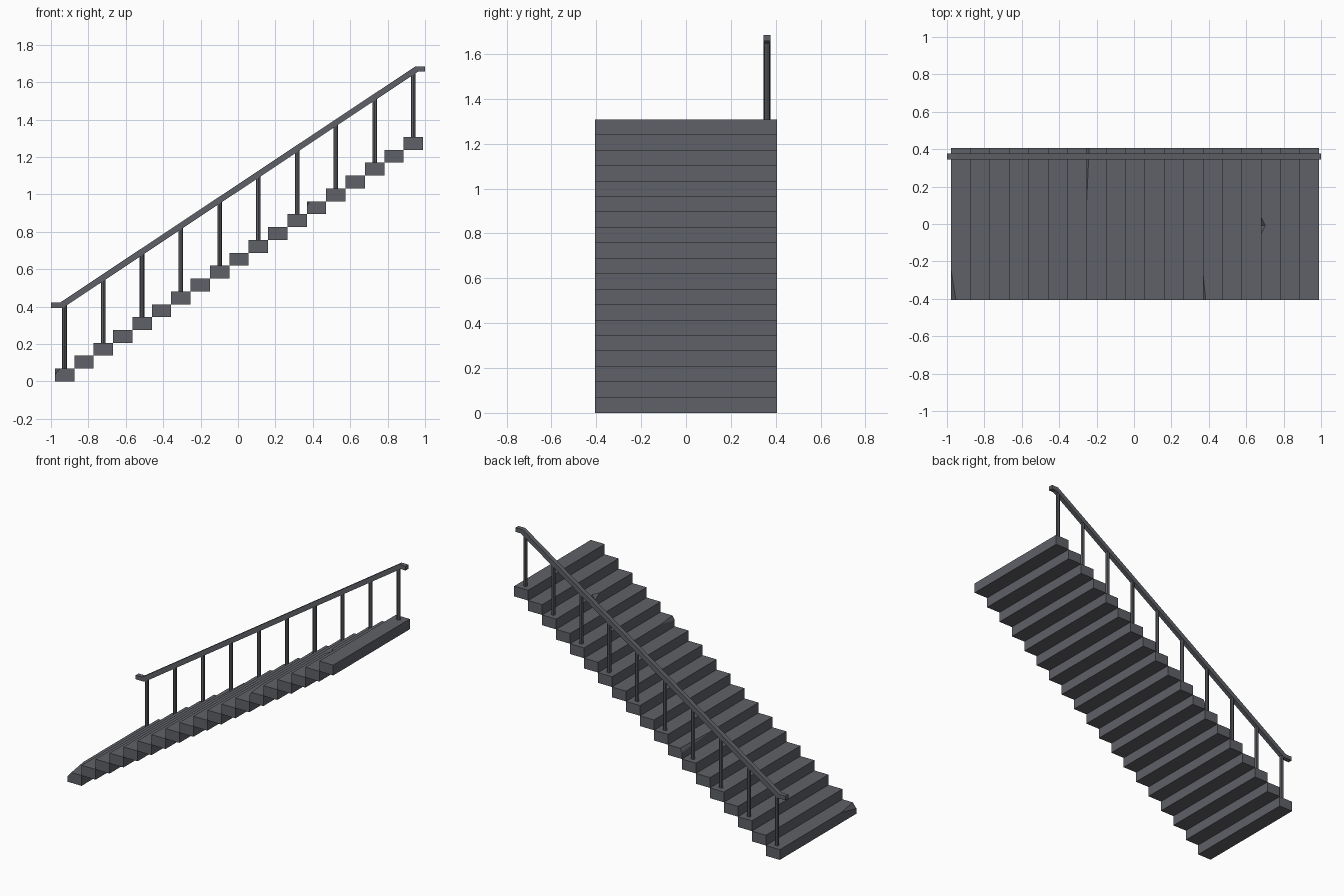
import bpy, bmesh
from mathutils import Vector

if "Cube" in bpy.data.objects:
    bpy.data.objects.remove(bpy.data.objects["Cube"])

N = 19                      # number of treads
RUN, RISE = 0.1036, 0.0688  # tread depth and height
X0 = -0.979                 # front edge of the lowest tread
HALF = 0.405                # half width of the stairs
RAIL_Y = 0.361

grey = bpy.data.materials.new("slate grey")
grey.diffuse_color = (0.115, 0.12, 0.135, 1)
grey.use_nodes = True
grey.node_tree.nodes["Principled BSDF"].inputs["Base Color"].default_value = grey.diffuse_color


def finish(bm, name):
    bmesh.ops.recalc_face_normals(bm, faces=bm.faces[:])
    me = bpy.data.meshes.new(name)
    bm.to_mesh(me)
    bm.free()
    me.materials.append(grey)
    ob = bpy.data.objects.new(name, me)
    bpy.context.collection.objects.link(ob)
    return ob


def add_block(bm, i, y0, y1, chip_at=None, chip=None):
    """Box for tread i; the upper front corner at y = chip_at may be broken off."""
    xa, xb = X0 + i * RUN, X0 + (i + 1) * RUN
    za, zb = i * RISE, (i + 1) * RISE
    pts = [(x, y, z) for x in (xa, xb) for y in (y0, y1) for z in (za, zb)]
    if chip:
        dx, dy, dz = chip
        pts.remove((xa, chip_at, zb))
        inward = dy if chip_at == y0 else -dy
        pts += [(xa + dx, chip_at, zb), (xa, chip_at + inward, zb), (xa, chip_at, zb - dz)]
    vs = [bm.verts.new(p) for p in pts]
    bmesh.ops.convex_hull(bm, input=vs)


# treads, a few with broken edges
corner_chips = {0: (-HALF, (0.027, 0.165, 0.033)),
                7: (HALF, (0.014, 0.3, 0.025)),
                13: (-HALF, (0.016, 0.15, 0.025))}
NOTCH_STEP, NOTCH_Y = 16, -0.008
for i in range(N):
    bm = bmesh.new()
    if i == NOTCH_STEP:
        # two halves with chipped inner corners make a notch in the edge
        add_block(bm, i, -HALF, NOTCH_Y, NOTCH_Y, (0.023, 0.045, 0.03))
        add_block(bm, i, NOTCH_Y, HALF, NOTCH_Y, (0.023, 0.045, 0.03))
        inner = [f for f in bm.faces if all(abs(v.co.y - NOTCH_Y) < 1e-5 for v in f.verts)]
        bmesh.ops.delete(bm, geom=inner, context='FACES')
        bmesh.ops.remove_doubles(bm, verts=bm.verts[:], dist=1e-5)
    else:
        at, chip = corner_chips.get(i, (None, None))
        add_block(bm, i, -HALF, HALF, at, chip)
    bmesh.ops.dissolve_limit(bm, angle_limit=0.01, verts=bm.verts[:], edges=bm.edges[:])
    finish(bm, f"tread_{i + 1}")

# handrail: side profile extruded across its width
profile = [(-1, 0.394), (-0.935, 0.394), (0.963, 1.657), (1, 1.657),
           (1, 1.685), (0.949, 1.685), (-0.953, 0.421), (-1, 0.421)]
bm = bmesh.new()
face = bm.faces.new([bm.verts.new((x, RAIL_Y - 0.015, z)) for x, z in profile])
ext = bmesh.ops.extrude_face_region(bm, geom=[face])
bmesh.ops.translate(bm, vec=Vector((0, 0.03, 0)),
                    verts=[g for g in ext["geom"] if isinstance(g, bmesh.types.BMVert)])
finish(bm, "handrail")

# posts on every second tread
for k, i in enumerate(range(0, N, 2)):
    x = X0 + (i + 0.5) * RUN
    bottom = (i + 1) * RISE - 0.004
    top = 0.411 + (x + 0.935) * 0.6654
    if i == N - 1:
        top = 1.66
    bm = bmesh.new()
    bmesh.ops.create_cone(bm, cap_ends=True, segments=8, radius1=0.0125, radius2=0.0125,
                          depth=top - bottom)
    bmesh.ops.translate(bm, vec=Vector((x, RAIL_Y, (top + bottom) / 2)), verts=bm.verts[:])
    finish(bm, f"post_{k + 1}")
